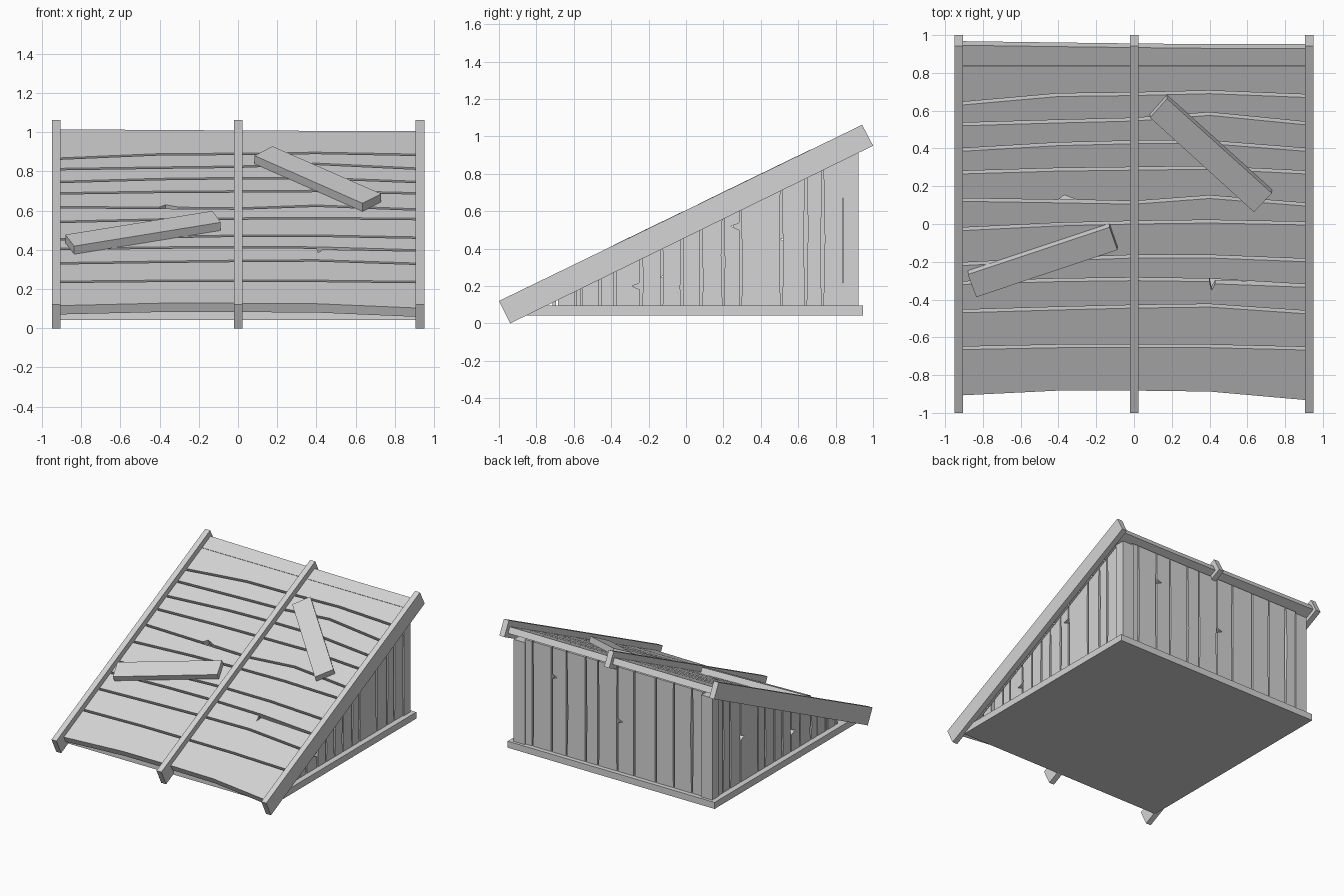
import bpy, bmesh, math, random
from mathutils import Vector

random.seed(4)
cube = bpy.data.objects.get("Cube")
if cube:
    bpy.data.objects.remove(cube)

wood = bpy.data.materials.new("grey_wood")
wood.use_nodes = True
GREY = (0.66, 0.66, 0.66, 1)
wood.diffuse_color = GREY
wood.node_tree.nodes["Principled BSDF"].inputs["Base Color"].default_value = GREY

SLOPE = 0.485
ANGLE = math.atan(SLOPE)
NORMAL = Vector((0, -math.sin(ANGLE), math.cos(ANGLE)))


def prism(name, points, depth):
    """Extrude a flat outline along a vector."""
    bm = bmesh.new()
    face = bm.faces.new([bm.verts.new(p) for p in points])
    out = bmesh.ops.extrude_face_region(bm, geom=[face], use_keep_orig=True)
    moved = [v for v in out["geom"] if isinstance(v, bmesh.types.BMVert)]
    bmesh.ops.translate(bm, verts=moved, vec=depth)
    bmesh.ops.recalc_face_normals(bm, faces=bm.faces)
    mesh = bpy.data.meshes.new(name)
    bm.to_mesh(mesh)
    bm.free()
    mesh.materials.append(wood)
    obj = bpy.data.objects.new(name, mesh)
    bpy.context.collection.objects.link(obj)
    return obj


def box(name, x0, x1, y0, y1, z0, z1):
    outline = [(x0, y0, z0), (x1, y0, z0), (x1, y1, z0), (x0, y1, z0)]
    return prism(name, outline, Vector((0, 0, z1 - z0)))


def on_roof(x, y, height=0):
    """Point on the top plane of the roof boards."""
    return Vector((x, y - 0.007, 0.067 + SLOPE * (y + 1))) + NORMAL * height


def rail_bottom(y):
    return (y + 0.94) * 0.49


# Base slab
box("base_slab", -0.915, 0.915, -0.85, 0.945, 0.043, 0.095)

# Three sloping rails
for name, x in (("right_rail", -0.949), ("middle_rail", -0.021), ("left_rail", 0.906)):
    side = [(x, -1, 0.12), (x, -0.94, 0), (x, 1, 0.95), (x, 0.942, 1.062)]
    prism(name, side, Vector((0.044, 0, 0)))

# Bowed roof boards, each filling the space between two seams
XS = (-0.91, -0.4, 0, 0.4, 0.91)
SEAMS = [
    (-0.90, -0.875, -0.875, -0.88, -0.925),
    (-0.65, -0.64, -0.64, -0.64, -0.652),
    (-0.455, -0.44, -0.43, -0.425, -0.46),
    (-0.305, -0.29, -0.285, -0.29, -0.32),
    (-0.205, -0.18, -0.165, -0.165, -0.185),
    (-0.02, 0.005, 0.015, 0.02, 0.01),
    (0.135, 0.127, 0.12, 0.15, 0.11),
    (0.28, 0.295, 0.30, 0.305, 0.28),
    (0.40, 0.43, 0.44, 0.44, 0.40),
    (0.535, 0.55, 0.56, 0.59, 0.54),
    (0.645, 0.69, 0.695, 0.705, 0.685),
    (0.845,) * 5,
    (0.953, 0.946, 0.941, 0.937, 0.937),
]
GAPS = [0] + [0.008] * 10 + [0.001, 0]
for i in range(len(SEAMS) - 1):
    low = [(x, y + GAPS[i]) for x, y in zip(XS, SEAMS[i])]
    high = [(x, y - GAPS[i + 1]) for x, y in zip(XS, SEAMS[i + 1])]
    if i == 6:      # split in a lower edge
        low[2:2] = [(-0.37, 0.16), (-0.30, 0.135)]
    if i == 2:      # split in an upper edge
        high[4:4] = [(0.41, -0.345), (0.43, -0.31)]
    outline = [on_roof(x, y) for x, y in low + high[::-1]]
    prism(f"roof_board_{i + 1}", outline, NORMAL * -0.05)

# Two loose planks lying on the boards
LOOSE = {
    "upper_loose_plank": [(0.085, 0.59), (0.175, 0.69), (0.73, 0.19), (0.635, 0.09)],
    "lower_loose_plank": [(-0.88, -0.24), (-0.13, 0.01), (-0.088, -0.11), (-0.835, -0.36)],
}
for name, corners in LOOSE.items():
    prism(name, [on_roof(x, y) for x, y in corners], NORMAL * 0.046)


def wall(name, seams, top, place, inward, notches):
    """Row of rough vertical planks with narrow gaps between them."""
    for i, (a, b) in enumerate(zip(seams, seams[1:])):
        a, b = a + 0.005, b - 0.005
        outline = [(a, 0.09), (b, 0.09)]
        height = top(b)
        if i in notches:
            z = notches[i]
            outline += [(b, z - 0.02), (b - 0.045, z), (b - 0.01, z + 0.012), (b, z + 0.02)]
        elif height > 0.3:
            outline.append((b - random.uniform(0, 0.008), height * random.uniform(0.3, 0.7)))
        outline += [(b, height), (a, top(a))]
        if top(a) > 0.3:
            outline.append((a + random.uniform(0, 0.008), top(a) * random.uniform(0.3, 0.7)))
        prism(f"{name}_{i + 1}", [place(u, z) for u, z in outline], inward)


# Side walls and back corner posts
SIDE = (-0.72, -0.69, -0.59, -0.56, -0.46, -0.38, -0.24, -0.13, -0.02, 0.08,
        0.20, 0.29, 0.51, 0.64, 0.73)
for name, s, shift, notches in (("left", 1, 0, {5: 0.2, 10: 0.52}),
                                ("right", -1, 0.045, {6: 0.25, 11: 0.45})):
    wall(f"{name}_wall_plank", [y + shift for y in SIDE] + [0.845],
         lambda y: rail_bottom(y) + 0.03,
         lambda y, z, s=s: (s * 0.87, y, z), Vector((-s * 0.045, 0, 0)), notches)
    edges = sorted((s * 0.78, s * 0.878))
    box(f"{name}_back_post", *edges, 0.84, 0.922, 0.09, 0.91)

# Back wall
BACK = (-0.79, -0.69, -0.53, -0.37, -0.18, -0.03, 0.14, 0.25, 0.42, 0.55, 0.72, 0.79)
wall("back_wall_plank", BACK, lambda x: 0.93, lambda x, z: (x, 0.91, z),
     Vector((0, -0.045, 0)), {4: 0.5, 8: 0.7})
